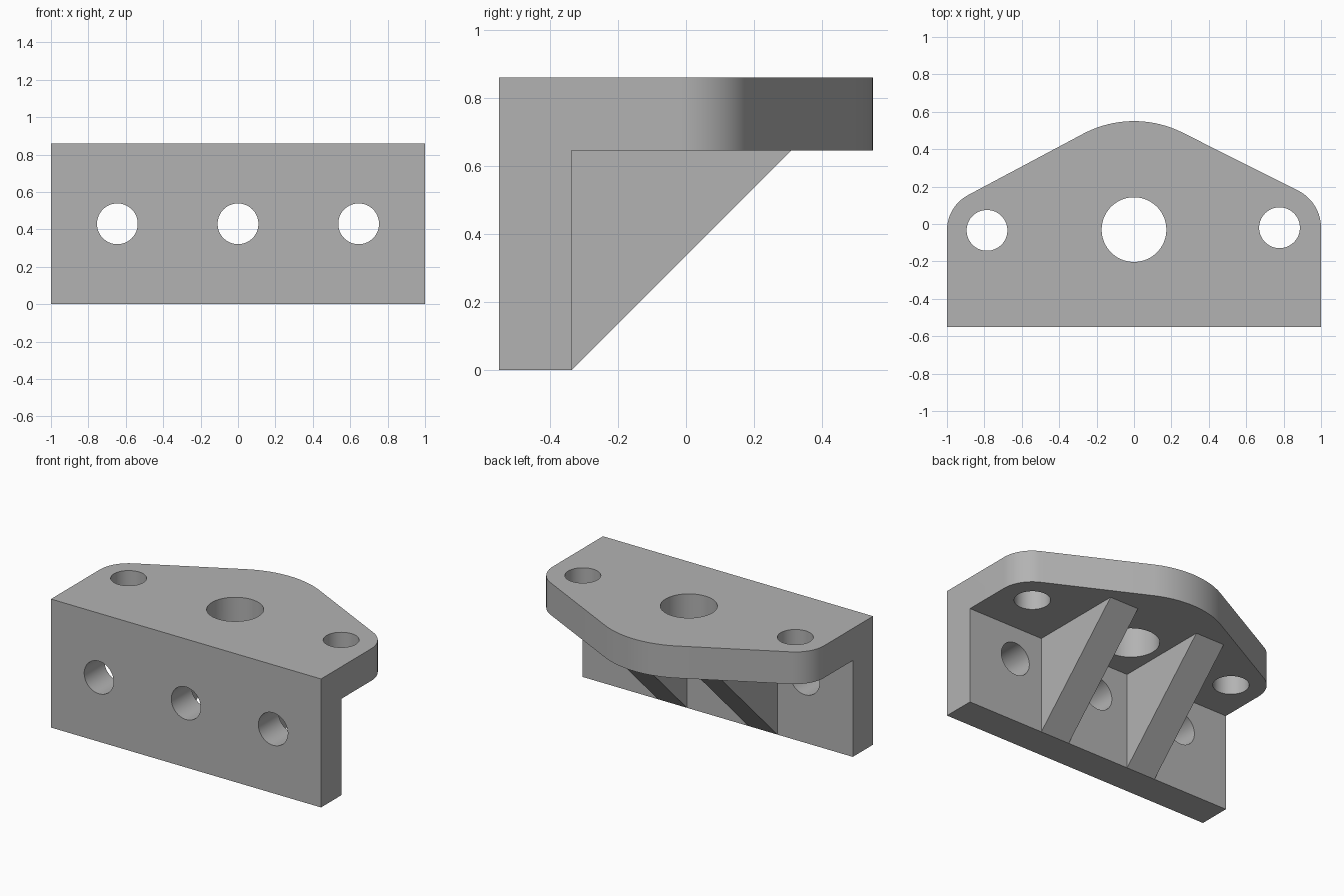
import bpy, bmesh
from math import asin, cos, sin, pi, radians
from mathutils import Vector

cube = bpy.data.objects.get("Cube")
if cube:
    bpy.data.objects.remove(cube, do_unlink=True)

grey = bpy.data.materials.new("plain grey")
grey.use_nodes = True
color = (0.45, 0.45, 0.45, 1)
grey.diffuse_color = color
grey.node_tree.nodes["Principled BSDF"].inputs["Base Color"].default_value = color


def prism(name, points, offset):
    """Closed solid made by sweeping a 3D polygon along an offset."""
    bm = bmesh.new()
    face = bm.faces.new([bm.verts.new(p) for p in points])
    swept = bmesh.ops.extrude_face_region(bm, geom=[face])["geom"]
    moved = [v for v in swept if isinstance(v, bmesh.types.BMVert)]
    bmesh.ops.translate(bm, verts=moved, vec=Vector(offset))
    bmesh.ops.recalc_face_normals(bm, faces=bm.faces)
    mesh = bpy.data.meshes.new(name)
    bm.to_mesh(mesh)
    bm.free()
    mesh.materials.append(grey)
    obj = bpy.data.objects.new(name, mesh)
    bpy.context.collection.objects.link(obj)
    return obj


def combine(target, tool, operation):
    mod = target.modifiers.new(operation.lower(), "BOOLEAN")
    mod.operation, mod.object, mod.solver = operation, tool, "EXACT"
    bpy.context.view_layer.objects.active = target
    bpy.ops.object.modifier_apply(modifier=mod.name)
    bpy.data.objects.remove(tool, do_unlink=True)


def arc(cx, cy, r, start, end, steps):
    angles = [start + (end - start) * i / steps for i in range(steps + 1)]
    return [(cx + r * cos(a), cy + r * sin(a)) for a in angles]


def circle(cx, cy, r):
    return arc(cx, cy, r, 0, 2 * pi, 64)[:-1]


FRONT, INNER, UNDER, TOP = -0.55, -0.336, 0.645, 0.86

# Angle section, oversized so the outline can trim it
section = [(FRONT - 0.1, -0.1), (INNER, -0.1), (INNER, UNDER),
           (0.7, UNDER), (0.7, TOP), (FRONT - 0.1, TOP)]
bracket = prism("mounting_bracket", [(-1.1, y, z) for y, z in section], (2.2, 0, 0))

# Two diagonal gussets, sunk into both plates
gusset = [(INNER - 0.05, -0.05), (INNER + UNDER + 0.05, UNDER + 0.05),
          (INNER - 0.05, UNDER + 0.05)]
for x in (-0.442, 0.228):
    combine(bracket, prism("gusset", [(x, y, z) for y, z in gusset], (0.214, 0, 0)), "UNION")

# Plan outline: lobes around the three top holes joined by tangent lines
MID_Y, MID_R = -0.03, 0.58
right_hole, left_hole = (-0.786, -0.034), (0.778, -0.02)
lean_l = asin((MID_R - (1 - left_hole[0])) / left_hole[0])
lean_r = asin((MID_R - (1 + right_hole[0])) / -right_hole[0])
outline = [(-1, FRONT), (1, FRONT)]
outline += arc(*left_hole, 1 - left_hole[0], 0, pi / 2 - lean_l, 16)
outline += arc(0, MID_Y, MID_R, pi / 2 - lean_l, pi / 2 + lean_r, 24)
outline += arc(*right_hole, 1 + right_hole[0], pi / 2 + lean_r, pi, 16)
combine(bracket, prism("outline", [(x, y, 0) for x, y in outline], (0, 0, 1)), "INTERSECT")

# Vertical holes in the top plate
for x, y, r in ((0, MID_Y, 0.173), (*left_hole, 0.109), (*right_hole, 0.109)):
    hole = prism("top_hole", [(*p, UNDER - 0.1) for p in circle(x, y, r)], (0, 0, 0.5))
    combine(bracket, hole, "DIFFERENCE")

# Horizontal holes in the front plate
for x in (-0.645, 0, 0.645):
    hole = prism("front_hole", [(px, FRONT - 0.1, pz) for px, pz in circle(x, 0.43, 0.109)],
                 (0, 0.4, 0))
    combine(bracket, hole, "DIFFERENCE")

bpy.ops.object.select_all(action="DESELECT")
bracket.select_set(True)
bpy.context.view_layer.objects.active = bracket
bpy.ops.object.shade_smooth_by_angle(angle=radians(30))
